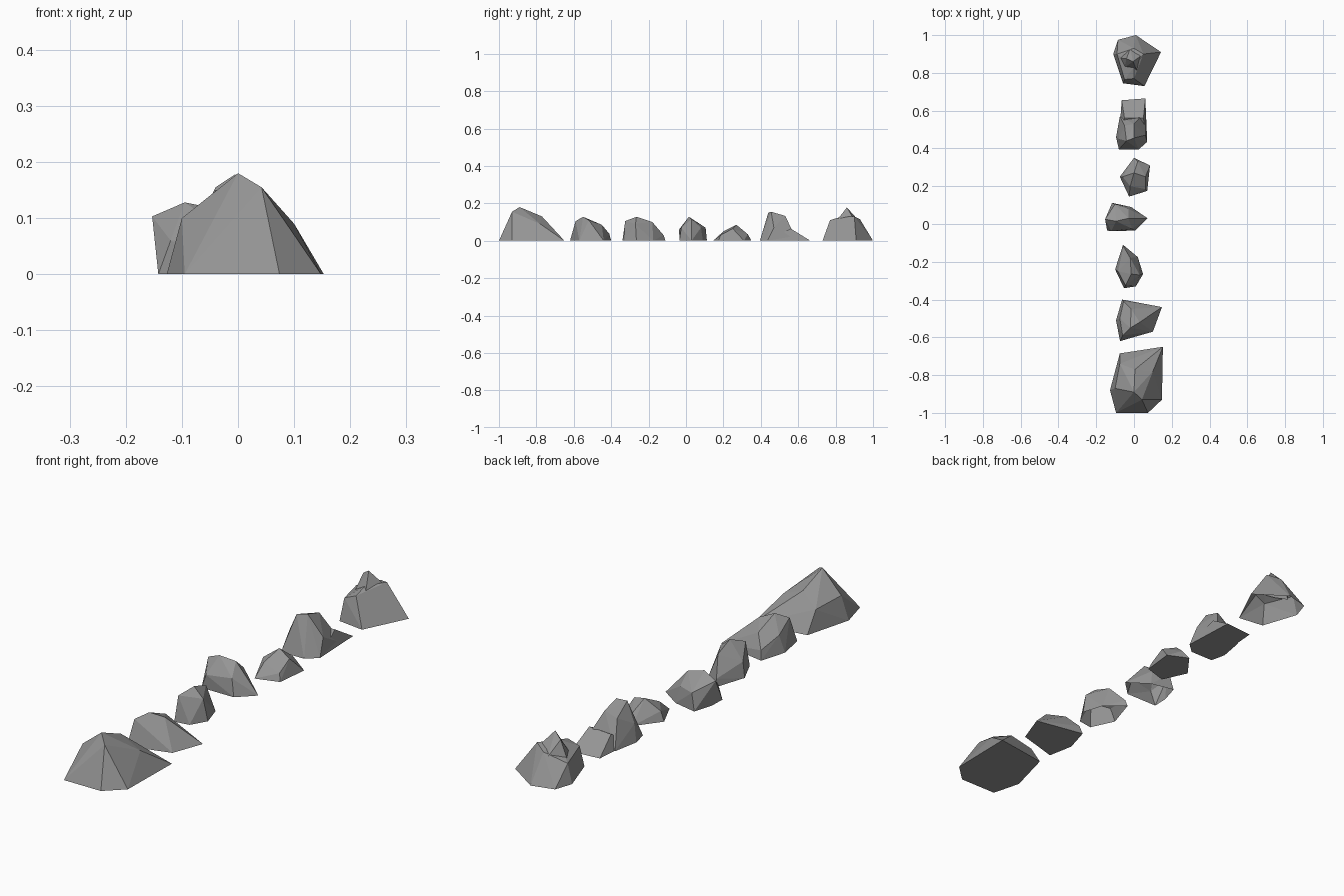
import bpy, bmesh

stone = bpy.data.materials.new("stone_grey")
stone.diffuse_color = (0.30, 0.30, 0.30, 1)


def rock(name, y0, base, upper, hollow=False):
    """Faceted boulder: hull of a ground outline and a few upper corners.
    y values are relative to y0; hollow rocks have no underside."""
    bm = bmesh.new()
    for x, y in base:
        bm.verts.new((x, y0 + y, 0))
    for x, y, z in upper:
        bm.verts.new((x, y0 + y, z))
    bmesh.ops.convex_hull(bm, input=bm.verts[:])
    bmesh.ops.delete(bm, geom=[v for v in bm.verts if not v.link_faces], context='VERTS')
    bmesh.ops.dissolve_limit(bm, angle_limit=0.05, verts=bm.verts[:], edges=bm.edges[:])
    bmesh.ops.recalc_face_normals(bm, faces=bm.faces[:])
    if hollow:
        down = [f for f in bm.faces if f.normal.z < -0.6]
        bmesh.ops.delete(bm, geom=down, context='FACES')
    me = bpy.data.meshes.new(name)
    bm.to_mesh(me)
    bm.free()
    me.materials.append(stone)
    ob = bpy.data.objects.new(name, me)
    bpy.context.collection.objects.link(ob)
    return ob


# Large front boulder
rock("front_boulder", -0.8,
     [(-.075, .115), (.153, .15), (.148, -.13), (.074, -.2), (-.095, -.2), (-.127, -.08)],
     [(0, -.09, .18), (.042, -.13, .155), (-.10, -.07, .10), (.005, .03, .13),
      (.10, .02, .09), (-.075, .06, .085)])

# Wedge rock with a tail towards +x
rock("wedge_rock", -0.5,
     [(-.063, .10), (.148, .06), (.10, -.07), (-.074, -.12), (-.095, -.01)],
     [(-.06, -.09, .105), (-.02, -.05, .128), (-.015, .05, .085), (-.075, 0, .07),
      (.03, -.02, .11), (-.055, .09, .037)])

# Narrow rock, open underneath
rock("narrow_rock", -0.25,
     [(-.058, .14), (.02, .075), (.048, -.015), (.01, -.08), (-.053, -.09), (-.10, .01)],
     [(-.045, -.075, .105), (-.015, -.015, .128), (-.02, .07, .10), (.03, -.02, .09),
      (-.085, 0, .06), (-.055, .13, .03)], hollow=True)

# Middle rock with an upright left edge, open underneath
rock("middle_rock", 0,
     [(-.116, .112), (-.015, .09), (.072, .03), (.005, -.035), (-.142, -.035), (-.14, .03)],
     [(-.153, .025, .103), (-.095, .015, .128), (-.03, .03, .115), (-.03, .08, .07),
      (-.1, .105, .07), (-.01, -.025, .07), (-.12, -.037, .06)], hollow=True)

# Low flat rock
rock("low_rock", 0.25,
     [(0, .10), (.085, .06), (.07, -.075), (-.026, -.105), (-.075, 0)],
     [(0, .02, .085), (.06, 0, .065), (.02, .08, .035), (-.02, -.05, .05),
      (.06, -.065, .03), (-.06, 0, .04)])

# Steep rock and the low toe behind it
rock("steep_rock", 0.5,
     [(-.075, .07), (.06, .095), (.07, -.065), (.025, -.105), (-.08, -.105), (-.095, -.04)],
     [(-.04, -.06, .15), (0, -.045, .155), (0, .03, .133), (-.08, -.05, .07),
      (.06, -.03, .07), (-.05, .02, .11)])
rock("steep_rock_toe", 0.5,
     [(-.065, .155), (.06, .165), (.07, -.065), (-.08, -.05)],
     [(-.05, .06, .06), (.05, .06, .065)])

# Back boulder with a sharp peak, open underneath
rock("back_boulder", 0.85,
     [(.01, .15), (.143, .06), (.055, -.12), (-.058, -.105), (-.11, .05), (-.085, .125)],
     [(-.05, -.085, .09), (0, -.08, .11), (0, -.02, .128), (.05, .05, .13),
      (-.09, .05, .08), (0, .08, .115)], hollow=True)
rock("back_boulder_peak", 0.85, [],
     [(-.005, .01, .178), (-.04, .025, .155), (.05, .05, .11), (-.02, .08, .10),
      (-.08, .03, .07), (.02, -.05, .10), (-.05, -.02, .09)], hollow=True)
